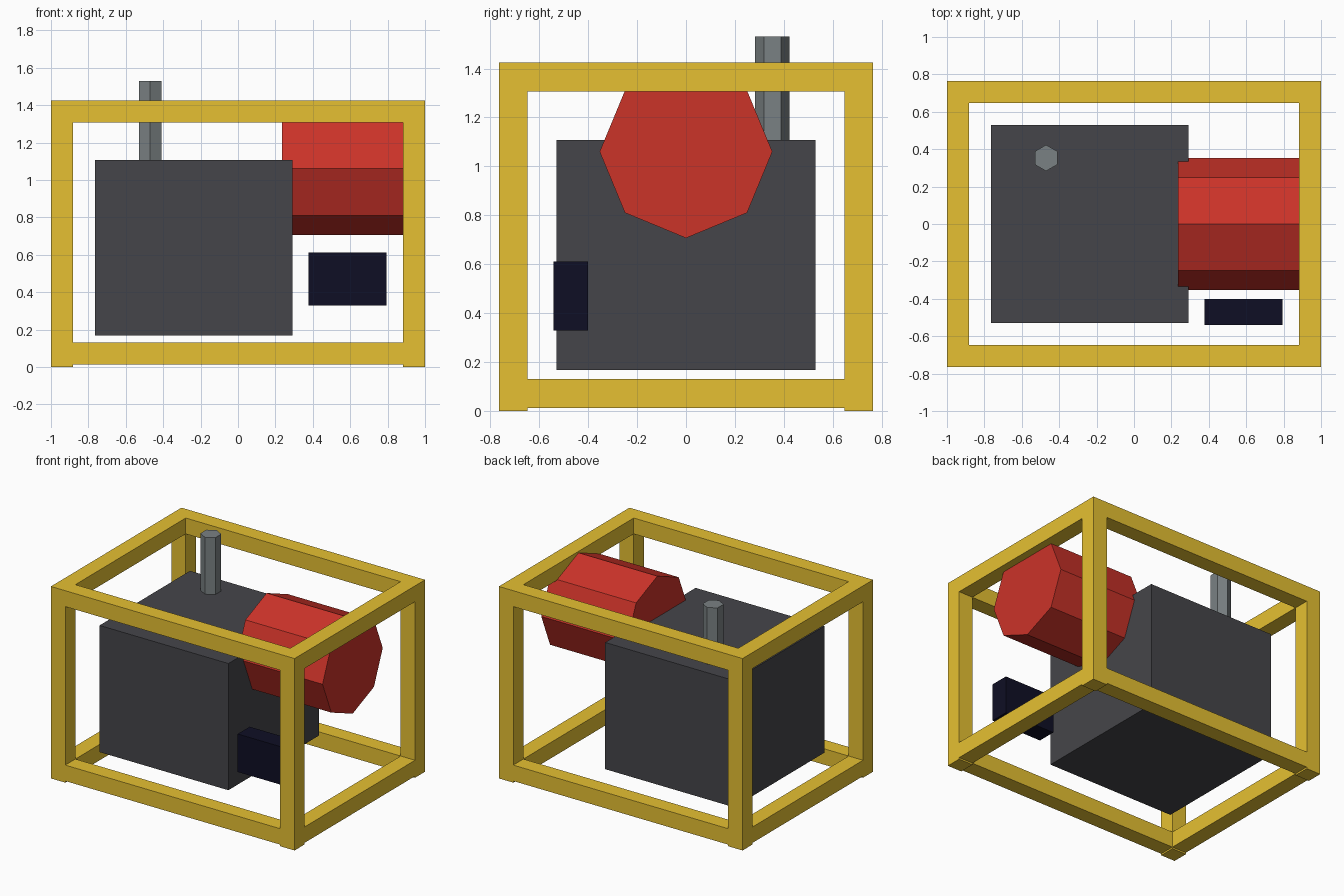
import bpy
import math
from mathutils import Matrix

cube = bpy.data.objects.get("Cube")
if cube:
    bpy.data.objects.remove(cube, do_unlink=True)


def material(name, color):
    m = bpy.data.materials.new(name)
    m.use_nodes = True
    m.diffuse_color = (*color, 1)
    m.node_tree.nodes["Principled BSDF"].inputs["Base Color"].default_value = (*color, 1)
    return m


yellow = material("frame yellow", (0.79, 0.53, 0.032))
red = material("tank red", (0.6, 0.033, 0.022))
charcoal = material("engine charcoal", (0.06, 0.06, 0.068))
grey = material("pipe grey", (0.195, 0.22, 0.227))
navy = material("panel navy", (0.0045, 0.0045, 0.018))


def finish(name, mat):
    ob = bpy.context.object
    ob.name = ob.data.name = name
    ob.data.materials.append(mat)
    return ob


def box(name, low, high, mat):
    """Box spanning two opposite corners."""
    bpy.ops.mesh.primitive_cube_add(size=1)
    ob = finish(name, mat)
    size = [b - a for a, b in zip(low, high)]
    mid = [(a + b) / 2 for a, b in zip(low, high)]
    ob.data.transform(Matrix.Translation(mid) @ Matrix.Diagonal((*size, 1)))
    return ob


def prism(name, sides, radius, length, mid, rotation, mat):
    bpy.ops.mesh.primitive_cylinder_add(vertices=sides, radius=radius, depth=length)
    ob = finish(name, mat)
    ob.data.transform(Matrix.Translation(mid) @ rotation)
    return ob


# Open tube frame: posts reach slightly below the bottom rails
X, Y, TOP, BAR, GAP = 1.0, 0.765, 1.424, 0.118, 0.012
ix, iy = X - BAR, Y - BAR
for sx, side in ((-1, "right"), (1, "left")):
    for sy, end in ((-1, "front"), (1, "back")):
        x, y = sorted((sx * ix, sx * X)), sorted((sy * iy, sy * Y))
        box(f"{end}_{side}_post", (x[0], y[0], 0), (x[1], y[1], TOP), yellow)
for z, level in ((GAP, "bottom"), (TOP - BAR, "top")):
    for s, end, side in ((-1, "front", "right"), (1, "back", "left")):
        y = sorted((s * iy, s * Y))
        box(f"{level}_{end}_rail", (-ix, y[0], z), (ix, y[1], z + BAR), yellow)
        x = sorted((s * ix, s * X))
        box(f"{level}_{side}_rail", (x[0], -iy, z), (x[1], iy, z + BAR), yellow)

# Engine block, control panel, fuel tank and exhaust
box("engine_block", (-0.765, -0.53, 0.168), (0.292, 0.53, 1.108), charcoal)
box("control_panel", (0.376, -0.541, 0.33), (0.794, -0.4, 0.612), navy)
prism("fuel_tank", 8, 0.353, 0.706, (0.588, 0, 1.06),
      Matrix.Rotation(math.pi / 2, 4, "Y"), red)
prism("exhaust_pipe", 6, 0.07, 0.47, (-0.47, 0.353, 1.295), Matrix.Identity(4), grey)
